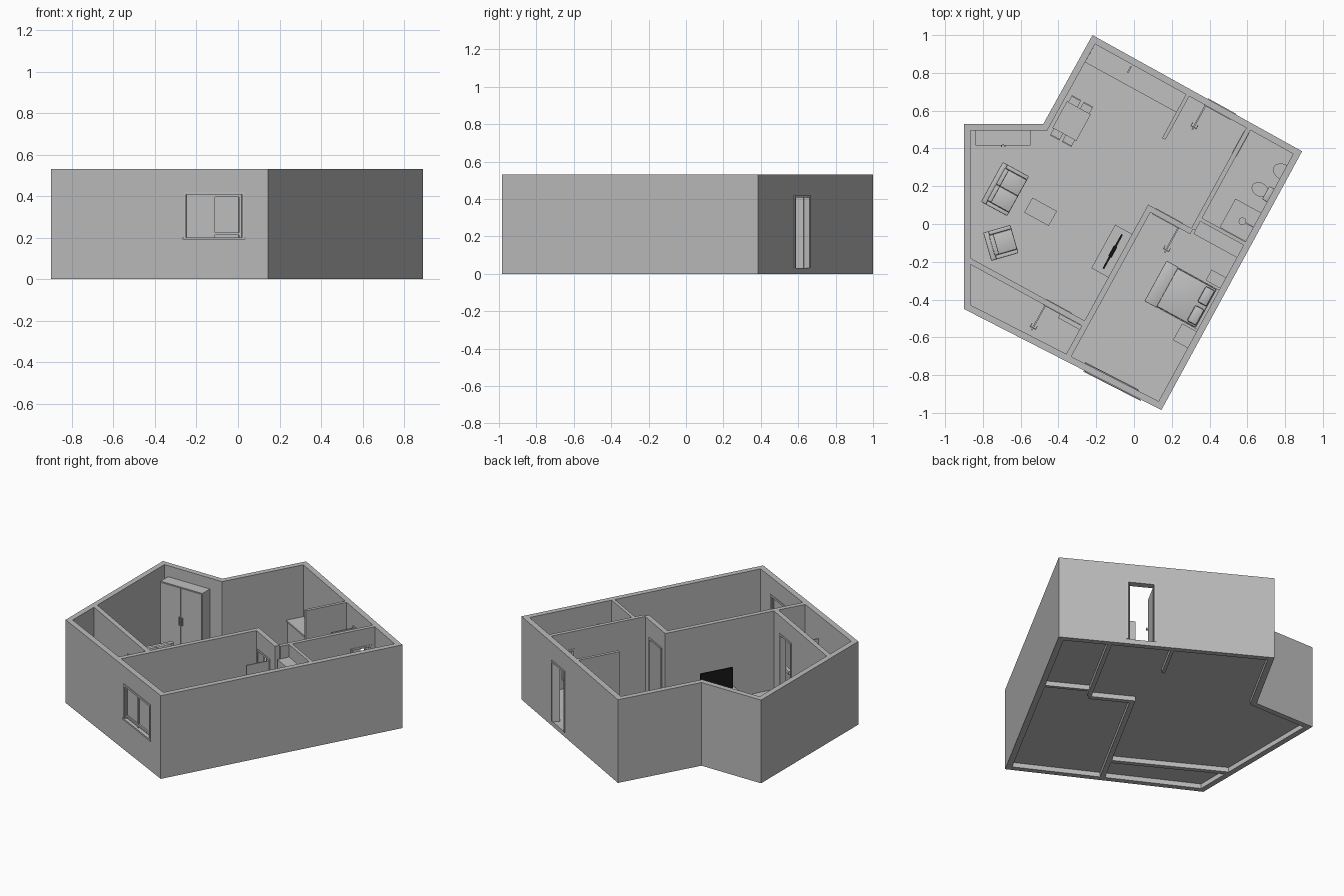
import bpy, bmesh, math
from mathutils import Vector

cube = bpy.data.objects.get("Cube")
if cube:
    bpy.data.objects.remove(cube, do_unlink=True)


def material(name, value):
    m = bpy.data.materials.new(name)
    m.use_nodes = True
    colour = (value, value, value, 1)
    m.diffuse_color = colour
    m.node_tree.nodes["Principled BSDF"].inputs["Base Color"].default_value = colour
    return m


WALL = material("wall grey", 0.5)
GREY = material("floor and furniture grey", 0.53)
BLACK = material("screen black", 0.01)
H, FLOOR, THICK, DOOR = 0.53, 0.03, 0.035, 0.42
CORNER, U, W = Vector((-0.22, 1.0)), Vector((0.877, -0.481)), Vector((-0.481, -0.877))


def room(u, w):
    """House frame: u runs along the back wall, w runs inward from it."""
    return CORNER + U * u + W * w


def local(u, w, turn=None):
    """Frame for one piece of furniture, in house axes or turned freely."""
    if turn is None:
        return lambda a, b: room(u + a, w + b)
    c, s = math.cos(turn), math.sin(turn)
    return lambda a, b: Vector((u + a * c - b * s, w + a * s + b * c))


def make(name, prisms, mat=GREY, bevel=0, smooth=False):
    bm = bmesh.new()
    for pts, z0, z1 in prisms:
        low = [bm.verts.new((p.x, p.y, z0)) for p in pts]
        top = [bm.verts.new((p.x, p.y, z1)) for p in pts]
        bm.faces.new(low)
        bm.faces.new(top)
        for i in range(len(pts)):
            j = (i + 1) % len(pts)
            bm.faces.new((low[i], low[j], top[j], top[i]))
    if bevel:
        bmesh.ops.bevel(bm, geom=bm.edges[:], offset=bevel, segments=2,
                        profile=0.5, affect='EDGES')
    bmesh.ops.recalc_face_normals(bm, faces=bm.faces[:])
    me = bpy.data.meshes.new(name)
    bm.to_mesh(me)
    bm.free()
    me.materials.append(mat)
    ob = bpy.data.objects.new(name, me)
    bpy.context.collection.objects.link(ob)
    if smooth or bevel:
        bpy.ops.object.select_all(action='DESELECT')
        ob.select_set(True)
        bpy.context.view_layer.objects.active = ob
        bpy.ops.object.shade_smooth_by_angle(angle=math.radians(35))
    return ob


def box(u0, u1, w0, w1, z0, z1, place=room):
    return [place(u0, w0), place(u1, w0), place(u1, w1), place(u0, w1)], z0, z1


def oval(u, w, ru, rw, z0, z1, n=20, arc=2 * math.pi, start=0):
    steps = [start + arc * i / (n if arc > 6 else n - 1) for i in range(n)]
    return [room(u + ru * math.cos(a), w + rw * math.sin(a)) for a in steps], z0, z1


def wall(name, p, q, p2, q2, hole=None):
    """Wall between two faces p-q and p2-q2, with one optional framed opening."""
    def part(t0, t1, z0, z1, k=0.0):
        def at(t, d):
            return p.lerp(q, t).lerp(p2.lerp(q2, t), d)
        return [at(t0, -k), at(t1, -k), at(t1, 1 + k), at(t0, 1 + k)], z0, z1
    if not hole:
        make(name, [part(0, 1, 0, H)], WALL)
        return part
    t0, t1, z0, z1 = hole
    make(name, [part(0, t0, 0, H), part(t1, 1, 0, H),
                part(t0, t1, 0, z0), part(t0, t1, z1, H)], WALL)
    e = 0.012
    d = e / (q - p).length
    make(name + "_frame", [part(t0, t0 + d, z0, z1, 0.12), part(t1 - d, t1, z0, z1, 0.12),
                           part(t0, t1, z1 - e, z1, 0.12)])
    return part


# Outer walls, mitred from the outline
outline = [Vector(p) for p in ((-0.9, 0.53), (-0.48, 0.53), (-0.22, 1.0),
                               (0.89, 0.385), (0.145, -0.985), (-0.9, -0.45))]
inner = []
for i, p in enumerate(outline):
    a = (p - outline[i - 1]).normalized()
    b = (outline[(i + 1) % 6] - p).normalized()
    n1, n2 = Vector((a.y, -a.x)), Vector((b.y, -b.x))
    inner.append(p + (n1 + n2) * THICK / (1 + n1.dot(n2)))
names = ["rear_left_wall", "corner_wall", "back_wall", "right_side_wall", "front_wall", "left_side_wall"]
holes = {2: (0.55, 0.685, FLOOR, DOOR), 4: (0.11, 0.388, 0.2, DOOR)}
parts = []
for i, name in enumerate(names):
    j = (i + 1) % 6
    parts.append(wall(name, outline[i], outline[j], inner[i], inner[j], holes.get(i)))

# Floor, a single sheet facing up
me = bpy.data.meshes.new("floor")
me.from_pydata([(p.x, p.y, FLOOR) for p in reversed(inner)], [], [tuple(range(6))])
me.materials.append(GREY)
bpy.context.collection.objects.link(bpy.data.objects.new("floor", me))


# Inner walls
def inner_wall(name, u0, u1, w0, w1, hole=None):
    if u1 - u0 > w1 - w0:
        wall(name, room(u0, w0), room(u1, w0), room(u0, w1), room(u1, w1), hole)
    else:
        wall(name, room(u0, w0), room(u0, w1), room(u1, w0), room(u1, w1), hole)


inner_wall("bedroom_long_wall", 0.69, 0.72, 0.645, 1.56)
inner_wall("bedroom_door_wall", 0.72, 0.96, 0.645, 0.675, (0.06, 0.74, FLOOR, DOOR))
inner_wall("bathroom_door_wall", 0.95, 0.975, 0.02, 0.645, (0.06, 0.28, FLOOR, DOOR))
inner_wall("bathroom_end_wall", 0.975, 1.25, 0.57, 0.59)
inner_wall("utility_wall", -0.01, 0.69, 1.345, 1.375, (0.67, 0.89, FLOOR, DOOR))
inner_wall("hall_screen_wall", 0.585, 0.605, 0.02, 0.3)

# Sliding window and sills
win = parts[4]
a, b, m = 0.11, 0.388, 0.249
make("window_panes", [(win(a, m, 0.2, DOOR, -0.5)[0], 0.2, DOOR),
                      (win(m, b, 0.2, DOOR, -0.4)[0], 0.2, DOOR)])
make("window_bars", [win(t, t + 0.012, 0.2, DOOR, -0.25) for t in (a + 0.01, m - 0.006, b - 0.022)]
     + [win(a, b, z, z + 0.012, -0.25) for z in (0.212, 0.396)])
make("window_sill", [win(a - 0.005, b + 0.005, 0.192, 0.202, 0.2)])

# Open door leaves with handles
for name, u, w in (("entry_door", 0.7, 0.035), ("bedroom_door", 0.885, 0.675),
                   ("utility_door", 0.465, 1.375)):
    make(name, [box(u, u + 0.008, w, w + 0.15, FLOOR, DOOR - 0.01)])
    make(name + "_handle", [box(u - 0.012, u + 0.02, w + 0.132, w + 0.138, 0.2, 0.207),
                            box(u - 0.014, u - 0.01, w + 0.115, w + 0.138, 0.2, 0.207),
                            box(u + 0.018, u + 0.022, w + 0.115, w + 0.138, 0.2, 0.207)])

# Kitchen counter with tap
make("kitchen_counter", [box(0.035, 0.585, 0.035, 0.138, FLOOR, 0.19),
                         box(0.035, 0.585, 0.035, 0.145, 0.19, 0.2)])
make("kitchen_tap", [box(0.255, 0.263, 0.045, 0.053, 0.2, 0.25),
                     box(0.255, 0.263, 0.045, 0.085, 0.243, 0.25)])

# Tall wardrobe with two doors
plain = local(0, 0, 0)
make("wardrobe", [box(-0.84, -0.545, 0.42, 0.5, FLOOR, 0.46, plain)])
make("wardrobe_doors", [box(x, x + 0.143, 0.415, 0.42, 0.04, 0.455, plain) for x in (-0.838, -0.69)])
make("wardrobe_handles", [box(x, x + 0.005, 0.407, 0.415, 0.22, 0.27, plain) for x in (-0.705, -0.685)])


# Sofa and armchair
def seat(name, place, depth, length, cushions):
    d, l, arm = depth / 2, length / 2, 0.022
    make(name + "_body", [box(-d, d, -l, l, 0.04, 0.07, place),
                          box(-d, -d + 0.03, -l, l, 0.07, 0.155, place)]
         + [box(-d, d, s - arm / 2, s + arm / 2, 0.07, 0.125, place)
            for s in (-l + arm / 2, l - arm / 2)], bevel=0.005)
    step = (length - 2 * arm) / cushions
    soft = []
    for i in range(cushions):
        y = -l + arm + i * step
        soft += [box(-d + 0.03, d, y, y + step, 0.07, 0.095, place),
                 box(-d + 0.025, -d + 0.05, y, y + step, 0.095, 0.16, place)]
    make(name + "_cushions", soft, bevel=0.006)
    make(name + "_feet", [box(x - 0.006, x + 0.006, y - 0.006, y + 0.006, FLOOR, 0.042, place)
                          for x in (-d + 0.015, d - 0.015) for y in (-l + 0.015, l - 0.015)])


seat("sofa", local(-0.014, 0.937), 0.158, 0.24, 2)
seat("armchair", local(-0.705, -0.1, math.radians(16)), 0.15, 0.155, 1)


# Tables and dining chairs
def table(name, place, d, l, top, leg=0.005):
    make(name, [box(-d, d, -l, l, top - 0.008, top, place)]
         + [box(x - leg, x + leg, y - leg, y + leg, FLOOR, top - 0.008, place)
            for x in (-d + 0.01, d - 0.01) for y in (-l + 0.01, l - 0.01)])


table("coffee_table", local(0.209, 0.952), 0.074, 0.045, 0.1)
table("dining_table", local(0.122, 0.452), 0.072, 0.08, 0.165)
for side in (-1, 1):
    for k in (-1, 1):
        chair = local(0.122 + 0.036 * k, 0.452 + 0.085 * side)
        table("dining_chair", chair, 0.028, 0.035, 0.115, 0.003)
        back = sorted((0.029 * side, 0.036 * side))
        make("dining_chair_back", [box(-0.028, 0.028, *back, 0.115, 0.19, chair)])

# Television on a low cabinet
make("tv_cabinet", [box(0.588, 0.69, 0.822, 1.084, FLOOR, 0.105)])
make("tv_screen", [box(0.64, 0.65, 0.85, 1.056, 0.12, 0.25),
                   box(0.635, 0.655, 0.92, 0.985, 0.105, 0.12)], BLACK)

# Bed, nightstands and closet
make("bed_base", [box(0.92, 1.235, 0.86, 1.1, 0.04, 0.08),
                  box(1.222, 1.238, 0.86, 1.1, FLOOR, 0.18)])
make("bed_mattress", [box(0.925, 1.222, 0.865, 1.095, 0.08, 0.115)], bevel=0.006)
make("bed_blanket", [box(0.918, 0.99, 0.858, 1.102, 0.07, 0.12)], bevel=0.004)
make("pillows", [box(1.165, 1.22, w, w + 0.095, 0.112, 0.14) for w in (0.875, 0.99)], bevel=0.01)
make("nightstands", [box(1.15, 1.238, 0.785, 0.85, FLOOR, 0.11),
                     box(1.15, 1.238, 1.11, 1.21, FLOOR, 0.11)])
make("bedroom_closet", [box(0.975, 1.238, 0.59, 0.665, FLOOR, 0.45)])

# Bathroom fittings
make("wash_basin", [oval(1.238, 0.15, 0.062, 0.042, 0.155, 0.19, 14, math.pi, math.pi / 2),
                    box(1.21, 1.238, 0.138, 0.162, FLOOR, 0.155)], smooth=True)
make("toilet_bowl", [oval(1.175, 0.29, 0.03, 0.025, FLOOR, 0.085),
                     oval(1.17, 0.29, 0.046, 0.036, 0.085, 0.112)], smooth=True)
make("toilet_tank", [box(1.205, 1.238, 0.25, 0.33, 0.09, 0.18)], bevel=0.004)
make("shower_tray", [box(1.08, 1.238, 0.395, 0.568, FLOOR, 0.045)])
make("shower_pipe", [box(1.225, 1.232, 0.478, 0.485, 0.15, 0.4),
                     box(1.17, 1.232, 0.478, 0.485, 0.393, 0.4),
                     oval(1.17, 0.482, 0.02, 0.02, 0.385, 0.393)])

# Utility sink shelf
make("utility_shelf", [box(0.56, 0.69, 1.376, 1.4, 0.17, 0.19)])
